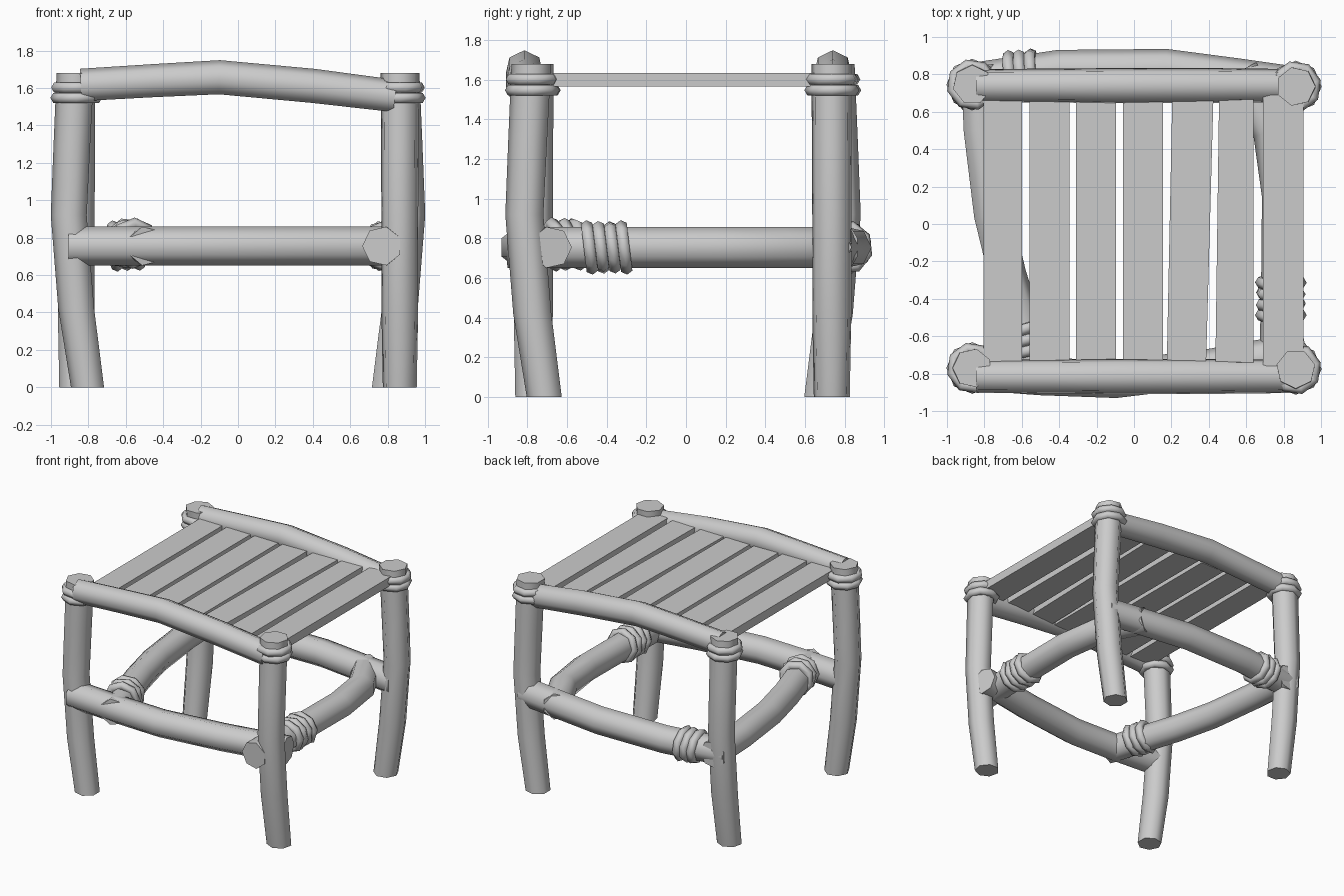
import bpy, bmesh, math
from mathutils import Vector

if "Cube" in bpy.data.objects:
    bpy.data.objects.remove(bpy.data.objects["Cube"])

SIDES = 7


def finish(name, bm, angle=58):
    bmesh.ops.recalc_face_normals(bm, faces=bm.faces)
    me = bpy.data.meshes.new(name)
    bm.to_mesh(me)
    bm.free()
    ob = bpy.data.objects.new(name, me)
    bpy.context.collection.objects.link(ob)
    bpy.ops.object.select_all(action='DESELECT')
    ob.select_set(True)
    bpy.context.view_layer.objects.active = ob
    bpy.ops.object.shade_smooth_by_angle(angle=math.radians(angle))
    return ob


def pole(name, pts, radii, up, normal=None, phase=0.0):
    """Seven-sided log swept along a bent path."""
    pts = [Vector(p) for p in pts]
    bm = bmesh.new()
    rings = []
    for i, p in enumerate(pts):
        t = Vector(normal) if normal else (
            pts[min(i + 1, len(pts) - 1)] - pts[max(i - 1, 0)]).normalized()
        u = (Vector(up) - t * t.dot(Vector(up))).normalized()
        v = t.cross(u)
        ring = []
        for k in range(SIDES):
            a = 2 * math.pi * k / SIDES + phase
            ring.append(bm.verts.new(p + (u * math.cos(a) + v * math.sin(a)) * radii[i]))
        rings.append(ring)
    for r0, r1 in zip(rings, rings[1:]):
        for k in range(SIDES):
            j = (k + 1) % SIDES
            bm.faces.new((r0[k], r0[j], r1[j], r1[k]))
    bm.faces.new(rings[0][::-1])
    bm.faces.new(rings[-1])
    return finish(name, bm)


def rope(name, centre, axis, count, step, major=0.105, minor=0.033, tilt=(0, 0, 0)):
    """Stack of faceted rope loops along an axis."""
    axis = Vector(axis).normalized()
    lean = (axis + Vector(tilt)).normalized()
    u = lean.orthogonal().normalized()
    v = lean.cross(u)
    bm = bmesh.new()
    for n in range(count):
        c = Vector(centre) + axis * (n - (count - 1) / 2) * step
        grid = []
        for i in range(8):
            a = 2 * math.pi * i / 8 + n * 0.25
            out = u * math.cos(a) + v * math.sin(a)
            grid.append([bm.verts.new(c + out * (major + minor * math.cos(b)) + lean * minor * math.sin(b))
                         for b in (2 * math.pi * k / 6 for k in range(6))])
        for i in range(8):
            g, h = grid[i], grid[(i + 1) % 8]
            for k in range(6):
                m = (k + 1) % 6
                bm.faces.new((g[k], h[k], h[m], g[m]))
    return finish(name, bm, 65)


# Legs: one bent profile, bowing in a different direction at each corner
profile = [(0, -0.065, 0.093), (0.42, -0.005, 0.101), (0.92, 0.035, 0.101),
           (1.3, 0.018, 0.103), (1.68, 0.0, 0.105)]
corners = {
    "front_left": (-0.865, -0.77, -1, 0),
    "front_right": (0.865, -0.775, 0, -1),
    "back_right": (0.865, 0.735, 1, 0),
    "back_left": (-0.865, 0.745, 0, 1),
}
for key, (x, y, dx, dy) in corners.items():
    pole(key + "_leg", [(x + dx * o, y + dy * o, z) for z, o, r in profile],
         [r for z, o, r in profile], (dx, dy, 0), (0, 0, 1))
    rope(key + "_leg_binding", (x, y, 1.575), (0, 0, 1), 2, 0.055, 0.107, 0.031)

# Top rails: humped logs sloping down to the right
for key, y in (("front", -0.815), ("back", 0.74)):
    pole(key + "_top_rail",
         [(-0.84, y, 1.612), (-0.45, y, 1.635), (-0.1, y, 1.653), (0.4, y, 1.607), (0.84, y, 1.553)],
         [0.091, 0.093, 0.096, 0.096, 0.091], (0, 0, 1))

# Lower stretchers: curved in plan
Z = 0.755
stretchers = {
    "front": [(-0.9, -0.79), (-0.5, -0.82), (-0.1, -0.835), (0.4, -0.775), (0.92, -0.68)],
    "back": [(-0.9, 0.75), (-0.4, 0.825), (0.17, 0.83), (0.55, 0.78), (0.9, 0.73)],
    "right": [(0.77, -0.9), (0.785, -0.4), (0.79, 0.15), (0.74, 0.5), (0.57, 0.82)],
    "left": [(-0.83, 0.85), (-0.815, 0.5), (-0.76, 0.05), (-0.68, -0.28), (-0.49, -0.88)],
}
for key, path in stretchers.items():
    pole(key + "_stretcher", [(x, y, Z) for x, y in path], [0.106] * 5, (0, 0, 1),
         phase=math.pi / 14)

# Rope coils around the stretchers
rope("right_coil", (0.785, -0.4, Z), (0, 1, 0), 4, 0.058, tilt=(0, 0, 0.12))
rope("left_coil", (-0.575, -0.61, Z + 0.015), (-0.3, 1, 0), 3, 0.058, tilt=(0, 0, 0.1))
rope("back_coil", (-0.6, 0.80, Z), (1, 0.12, 0), 3, 0.058, tilt=(0, 0, 0.1))

# Seat slats: left/right edges at front and at back
slats = [(-0.805, -0.6, -0.805, -0.6), (-0.56, -0.345, -0.56, -0.345),
         (-0.31, -0.095, -0.31, -0.095), (-0.06, 0.155, -0.06, 0.155),
         (0.175, 0.385, 0.205, 0.425), (0.435, 0.64, 0.455, 0.64), (0.69, 0.905, 0.69, 0.905)]
for n, (fl, fr, bl, br) in enumerate(slats):
    bm = bmesh.new()
    lo, hi = ([bm.verts.new((x, y, z)) for x, y in ((fl, -0.76), (fr, -0.76), (br, 0.69), (bl, 0.69))]
              for z in (1.565, 1.635))
    bm.faces.new(lo[::-1])
    bm.faces.new(hi)
    for k in range(4):
        j = (k + 1) % 4
        bm.faces.new((lo[k], lo[j], hi[j], hi[k]))
    finish(f"seat_slat_{n + 1}", bm, 30)
